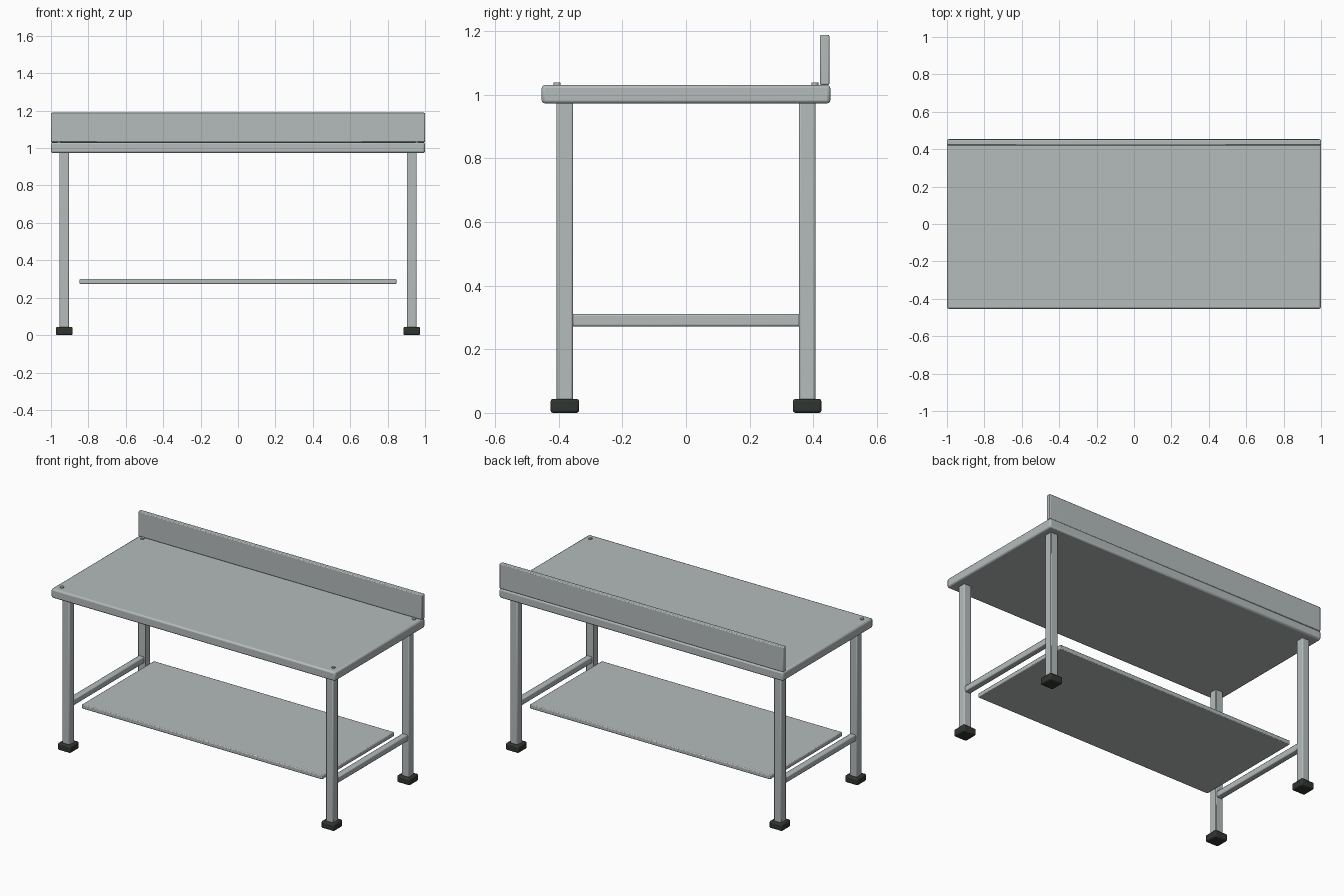
import bpy
import bmesh
from mathutils import Matrix, Vector

cube = bpy.data.objects.get("Cube")
if cube:
    bpy.data.objects.remove(cube, do_unlink=True)


def material(name, color, metallic, roughness):
    mat = bpy.data.materials.new(name)
    mat.use_nodes = True
    mat.diffuse_color = color
    shader = mat.node_tree.nodes["Principled BSDF"]
    shader.inputs["Base Color"].default_value = color
    shader.inputs["Metallic"].default_value = metallic
    shader.inputs["Roughness"].default_value = roughness
    return mat


steel = material("brushed_steel", (0.46, 0.50, 0.50, 1), 0.0, 0.4)
rubber = material("dark_rubber", (0.03, 0.035, 0.03, 1), 0.0, 0.8)


def finish(name, bm, mat):
    mesh = bpy.data.meshes.new(name)
    bm.to_mesh(mesh)
    bm.free()
    mesh.materials.append(mat)
    obj = bpy.data.objects.new(name, mesh)
    bpy.context.collection.objects.link(obj)
    return obj


def box(name, low, high, mat, bevel):
    """Rounded box between two opposite corners."""
    low, high = Vector(low), Vector(high)
    bm = bmesh.new()
    bmesh.ops.create_cube(bm, size=1, matrix=Matrix.LocRotScale(
        (low + high) / 2, None, high - low))
    obj = finish(name, bm, mat)
    mod = obj.modifiers.new("rounded_edges", "BEVEL")
    mod.width = bevel
    mod.segments = 2
    return obj


def column(name, x, y, half, z0, z1, mat, bevel):
    """Square upright centred on x, y."""
    return box(name, (x - half, y - half, z0), (x + half, y + half, z1), mat, bevel)


def bolt(name, x, y, z0, z1, radius):
    bm = bmesh.new()
    bmesh.ops.create_cone(bm, cap_ends=True, segments=16, radius1=radius,
                          radius2=radius, depth=z1 - z0,
                          matrix=Matrix.Translation((x, y, (z0 + z1) / 2)))
    return finish(name, bm, steel)


DEPTH, LEG_X, LEG_Y, LEG_HALF = 0.454, 0.929, 0.381, 0.026
TOP_LOW, TOP_HIGH = 0.973, 1.031

# Worktop, upstand along the back edge, and lower shelf
box("worktop", (-1, -DEPTH, TOP_LOW), (1, DEPTH, TOP_HIGH), steel, 0.01)
box("backsplash", (-1, 0.421, TOP_HIGH), (1, 0.451, 1.189), steel, 0.005)
box("lower_shelf", (-0.847, -0.363, 0.273), (0.847, 0.363, 0.3), steel, 0.005)

for side, sx in (("right", -1), ("left", 1)):
    x = sx * LEG_X
    # Legs with rubber feet and bolt heads through the worktop
    for end, sy in (("front", -1), ("back", 1)):
        y = sy * LEG_Y
        tag = f"{end}_{side}"
        column(f"leg_{tag}", x, y, LEG_HALF, 0.03, TOP_LOW + 0.01, steel, 0.006)
        column(f"foot_{tag}", x, y, 0.045, 0, 0.044, rubber, 0.008)
        bolt(f"bolt_{tag}", sx * 0.957, sy * 0.405, TOP_HIGH - 0.01, 1.039, 0.011)
    # Side rail between the legs
    reach = LEG_Y - LEG_HALF + 0.005
    box(f"side_rail_{side}", (x - 0.02, -reach, 0.272), (x + 0.02, reach, 0.311),
        steel, 0.006)

# Soft edges on every rounded part
bpy.ops.object.select_all(action="DESELECT")
for obj in bpy.context.collection.objects:
    if obj.type == "MESH" and obj.data.materials and obj.data.materials[0] in (steel, rubber):
        obj.select_set(True)
        bpy.context.view_layer.objects.active = obj
bpy.ops.object.shade_smooth_by_angle()
